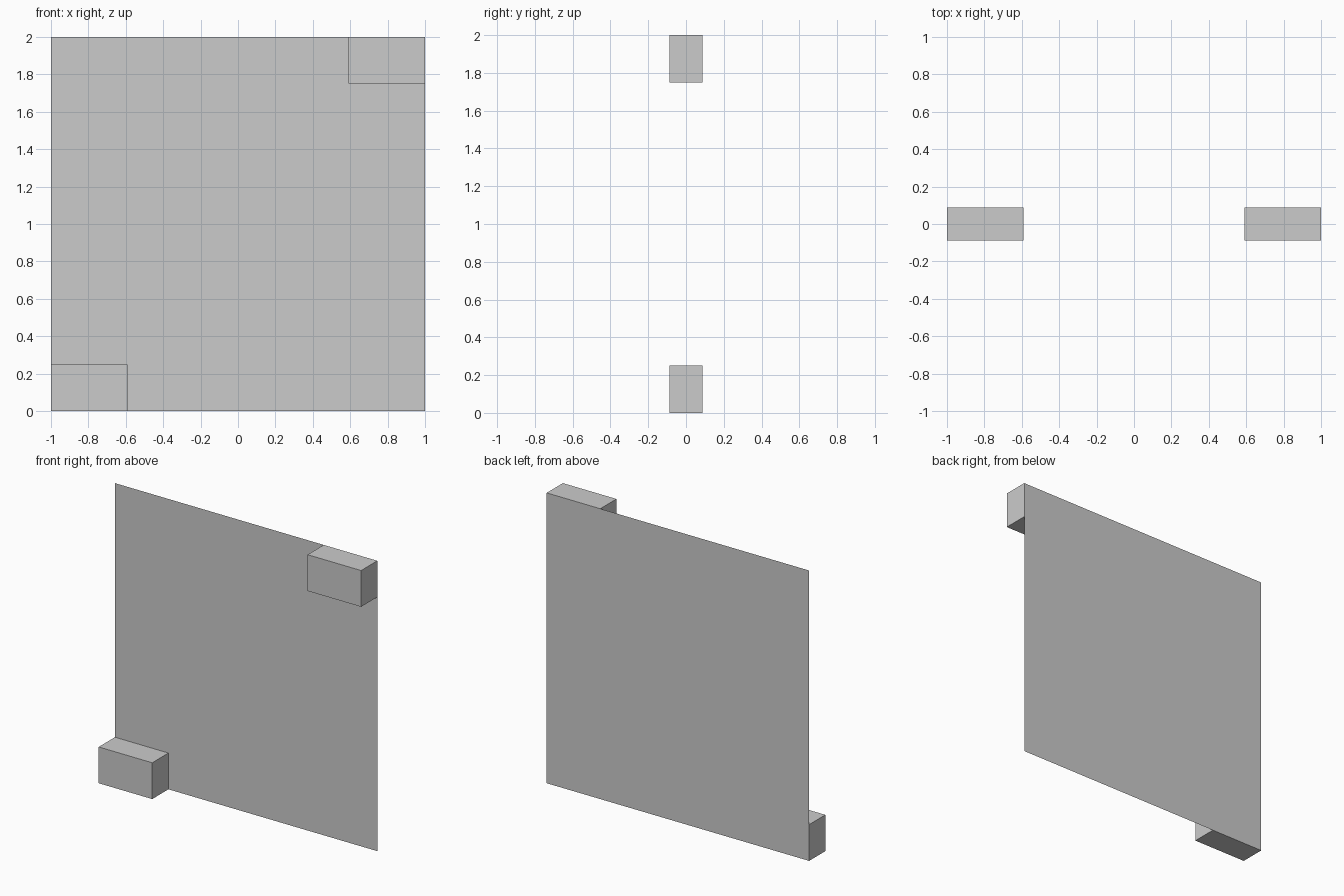
import bpy
import bmesh

if "Cube" in bpy.data.objects:
    bpy.data.objects.remove(bpy.data.objects["Cube"])

HALF_DEPTH = 0.088            # model spans this far either side of y = 0
BLOCK = (0.408, 2 * HALF_DEPTH, 0.25)


def add_mesh(name, bm):
    mesh = bpy.data.meshes.new(name)
    bm.to_mesh(mesh)
    bm.free()
    obj = bpy.data.objects.new(name, mesh)
    bpy.context.collection.objects.link(obj)
    return obj


# Thin square panel at the back
bm = bmesh.new()
corners = [(-1, 0), (1, 0), (1, 2), (-1, 2)]
bm.faces.new([bm.verts.new((x, HALF_DEPTH, z)) for x, z in corners])
add_mesh("back_panel", bm)


# Corner block, open where it meets the panel
def corner_block(name, x, z):
    bm = bmesh.new()
    bmesh.ops.create_cube(bm, size=1)
    back = [f for f in bm.faces if f.normal.y > 0.5]
    bmesh.ops.delete(bm, geom=back, context='FACES_ONLY')
    bmesh.ops.scale(bm, vec=BLOCK, verts=bm.verts)
    bmesh.ops.translate(bm, vec=(x, 0, z), verts=bm.verts)
    return add_mesh(name, bm)


# Blocks in opposite corners of the panel
corner_block("lower_left_block", -1 + BLOCK[0] / 2, BLOCK[2] / 2)
corner_block("upper_right_block", 1 - BLOCK[0] / 2, 2 - BLOCK[2] / 2)
